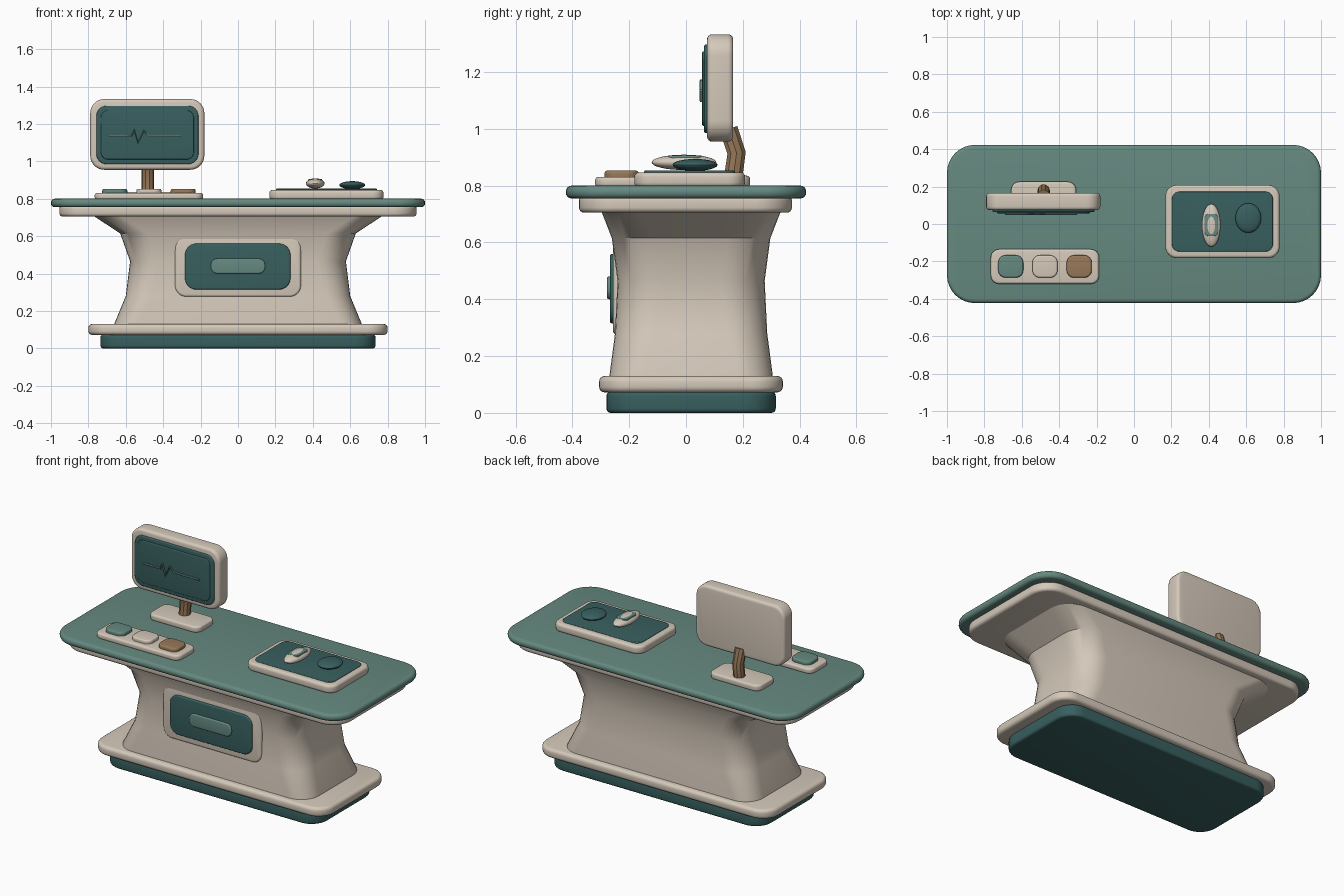
import bpy, bmesh, math
from mathutils import Vector

if "Cube" in bpy.data.objects:
    bpy.data.objects.remove(bpy.data.objects["Cube"])


def material(name, rgb):
    m = bpy.data.materials.new(name)
    m.diffuse_color = (*rgb, 1)
    m.use_nodes = True
    m.node_tree.nodes["Principled BSDF"].inputs["Base Color"].default_value = m.diffuse_color
    return m


TEAL = material("teal", (0.13, 0.25, 0.215))
DARK = material("dark_teal", (0.04, 0.115, 0.115))
BEIGE = material("warm_beige", (0.66, 0.58, 0.49))
BROWN = material("brown", (0.31, 0.19, 0.10))


def finish(ob, mat):
    ob.data.materials.append(mat)
    bpy.ops.object.select_all(action='DESELECT')
    ob.select_set(True)
    bpy.context.view_layer.objects.active = ob
    bpy.ops.object.shade_smooth_by_angle(angle=math.radians(35))
    return ob


def rounded_outline(hx, hy, r, n=8):
    pts = []
    for k, (sx, sy) in enumerate([(1, 1), (-1, 1), (-1, -1), (1, -1)]):
        for i in range(n + 1):
            a = math.pi / 2 * (k + i / n)
            pts.append((sx * (hx - r) + r * math.cos(a), sy * (hy - r) + r * math.sin(a)))
    return pts


def loft(name, rings, mat, centre=(0, 0), front=False):
    """Stack rounded rectangles (half u, half v, corner radius, depth); front=True faces -y."""
    bm = bmesh.new()
    loops = []
    for hx, hy, r, w in rings:
        loop = []
        for u, v in rounded_outline(hx, hy, r):
            u, v = u + centre[0], v + centre[1]
            loop.append(bm.verts.new((u, -w, v) if front else (u, v, w)))
        loops.append(loop)
    n = len(loops[0])
    for a, b in zip(loops, loops[1:]):
        for i in range(n):
            bm.faces.new((a[i], a[(i + 1) % n], b[(i + 1) % n], b[i]))
    bm.faces.new(loops[0][::-1])
    bm.faces.new(loops[-1])
    bmesh.ops.recalc_face_normals(bm, faces=bm.faces)
    me = bpy.data.meshes.new(name)
    bm.to_mesh(me)
    bm.free()
    ob = bpy.data.objects.new(name, me)
    bpy.context.collection.objects.link(ob)
    return finish(ob, mat)


def slab(name, u0, u1, v0, v1, w0, w1, r, soft, mat, front=False):
    """Rounded slab with softened rims; for front slabs w is the distance towards -y."""
    hx, hy = (u1 - u0) / 2, (v1 - v0) / 2
    arc = [(soft * (1 - math.cos(a)), soft * (1 - math.sin(a)))
           for a in (math.pi / 2 * i / 4 for i in range(5))]
    rings = [(hx - i, hy - i, r - i, w0 + d) for i, d in reversed(
        [(soft - soft * math.cos(math.pi / 2 * k / 4), soft - soft * math.sin(math.pi / 2 * k / 4))
         for k in range(5)][::1])]
    rings += [(hx - i, hy - i, r - i, w1 - d) for i, d in arc]
    return loft(name, rings, mat, ((u0 + u1) / 2, (v0 + v1) / 2), front)


def ellipsoid(name, loc, scale, mat):
    bpy.ops.mesh.primitive_uv_sphere_add(segments=32, ring_count=16, radius=1, location=loc)
    ob = bpy.context.object
    ob.name = name
    ob.scale = scale
    bpy.ops.object.transform_apply(location=False, rotation=False, scale=True)
    return finish(ob, mat)


def tube(name, pts, radius, mat, res=3):
    cu = bpy.data.curves.new(name, 'CURVE')
    cu.dimensions = '3D'
    cu.bevel_depth = radius
    cu.bevel_resolution = res
    cu.use_fill_caps = True
    sp = cu.splines.new('POLY')
    sp.points.add(len(pts) - 1)
    for p, co in zip(sp.points, pts):
        p.co = (*co, 1)
    ob = bpy.data.objects.new(name, cu)
    bpy.context.collection.objects.link(ob)
    bpy.ops.object.select_all(action='DESELECT')
    ob.select_set(True)
    bpy.context.view_layer.objects.active = ob
    bpy.ops.object.convert(target='MESH')
    return finish(bpy.context.object, mat)


# Plinth, skirt and waisted pedestal
slab("plinth", -0.735, 0.735, -0.28, 0.316, 0, 0.075, 0.11, 0.015, DARK)
slab("base_skirt", -0.80, 0.80, -0.306, 0.341, 0.072, 0.13, 0.11, 0.02, BEIGE)
loft("pedestal", [(0.66, 0.287, 0.12, 0.12), (0.66, 0.287, 0.12, 0.135),
                  (0.60, 0.268, 0.14, 0.28), (0.577, 0.259, 0.15, 0.465),
                  (0.63, 0.279, 0.15, 0.615), (0.775, 0.316, 0.14, 0.71)],
     BEIGE, (0, 0.018))

# Worktop
slab("worktop_trim", -0.955, 0.955, -0.377, 0.373, 0.705, 0.765, 0.13, 0.018, BEIGE)
slab("worktop", -1, 1, -0.423, 0.423, 0.755, 0.80, 0.15, 0.02, TEAL)

# Front hatch
slab("hatch_frame", -0.337, 0.337, 0.275, 0.60, 0.20, 0.257, 0.06, 0.014, BEIGE, True)
slab("hatch_panel", -0.283, 0.28, 0.315, 0.56, 0.21, 0.268, 0.06, 0.008, DARK, True)
slab("hatch_handle", -0.145, 0.145, 0.40, 0.48, 0.25, 0.278, 0.035, 0.007, TEAL, True)

# Monitor on its stand
slab("monitor_foot", -0.657, -0.309, 0.05, 0.226, 0.795, 0.835, 0.045, 0.012, BEIGE)
tube("monitor_post", [(-0.483, 0.165, 0.82), (-0.483, 0.178, 0.915), (-0.483, 0.15, 1.0)],
     0.034, BROWN)
slab("monitor_case", -0.79, -0.18, 0.955, 1.333, -0.166, -0.074, 0.075, 0.018, BEIGE, True)
slab("screen_border", -0.757, -0.212, 0.985, 1.297, -0.085, -0.064, 0.055, 0.006, DARK, True)
slab("screen", -0.733, -0.236, 1.01, 1.273, -0.075, -0.057, 0.04, 0.005, DARK, True)
trace = [(-0.69, 1.135), (-0.57, 1.135), (-0.555, 1.168), (-0.535, 1.10),
         (-0.503, 1.165), (-0.48, 1.135), (-0.305, 1.135)]
tube("screen_trace", [(x, 0.053, z) for x, z in trace], 0.006, TEAL, 1)

# Button tray
slab("button_tray", -0.766, -0.186, -0.32, -0.135, 0.795, 0.831, 0.045, 0.012, BEIGE)
for i, (word, mat) in enumerate([("left", TEAL), ("middle", BEIGE), ("right", BROWN)]):
    x = -0.659 + 0.183 * i
    slab(word + "_button", x - 0.067, x + 0.067, -0.287, -0.167, 0.82, 0.853, 0.04, 0.01, mat)

# Instrument tray with scanner and pad
slab("instrument_tray", 0.168, 0.778, -0.182, 0.208, 0.795, 0.847, 0.06, 0.016, BEIGE)
slab("tray_mat", 0.203, 0.743, -0.147, 0.173, 0.83, 0.854, 0.04, 0.005, DARK)
ellipsoid("scanner_body", (0.413, -0.007, 0.882), (0.05, 0.114, 0.027), BEIGE)
slab("scanner_key", 0.376, 0.45, -0.065, 0.055, 0.887, 0.9065, 0.025, 0.004, TEAL)
ellipsoid("round_pad", (0.611, 0.032, 0.873), (0.069, 0.079, 0.021), DARK)
